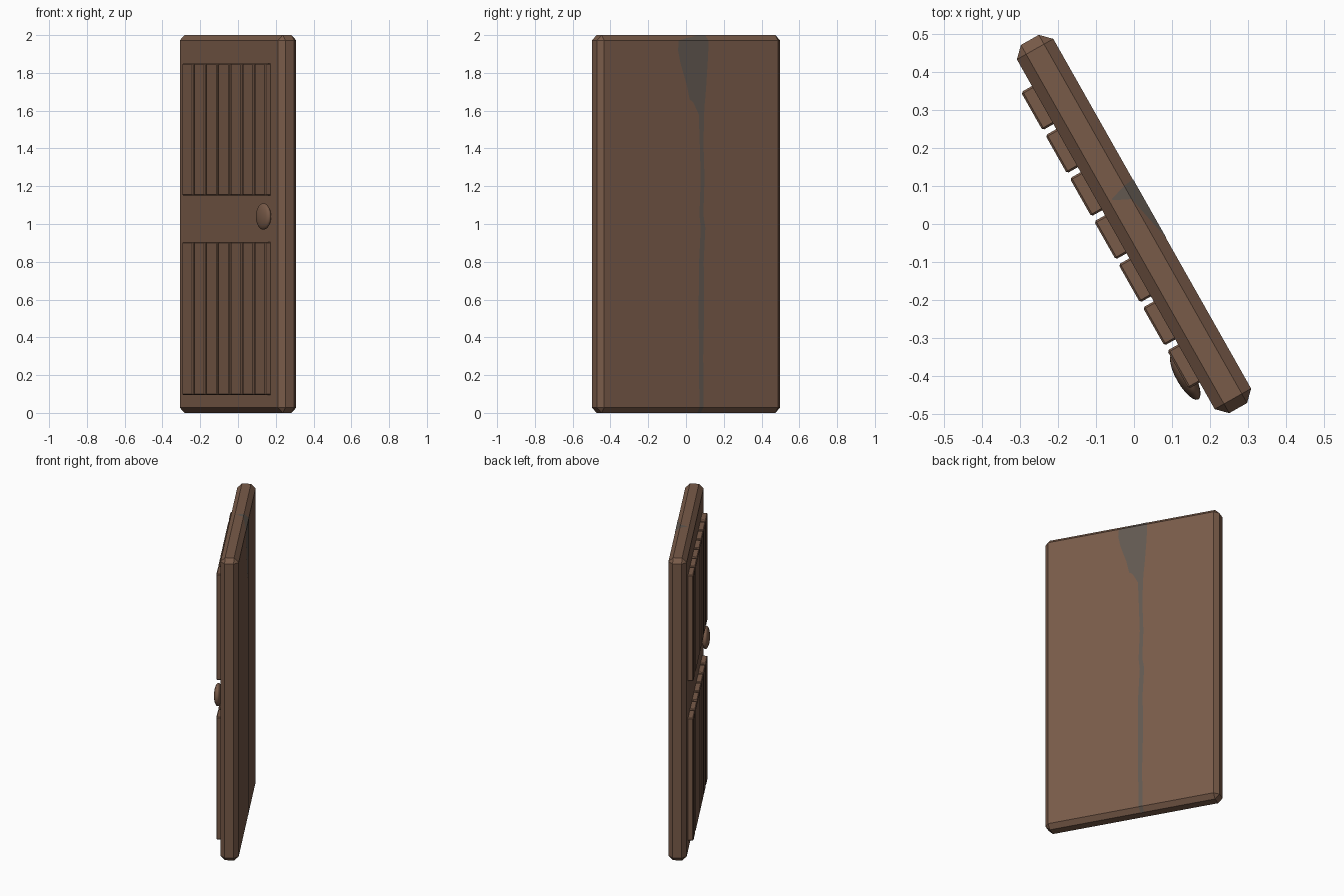
import bpy, bmesh, math
from mathutils import Matrix

if "Cube" in bpy.data.objects:
    bpy.data.objects.remove(bpy.data.objects["Cube"])

# Door stands half open: everything is built straight, then turned about z
TURN = Matrix.Rotation(math.radians(-60.5), 4, 'Z')
HALF_W, HALF_D, BEV = 0.5565, 0.055, 0.028


def material(name, rgb):
    m = bpy.data.materials.new(name)
    m.diffuse_color = (*rgb, 1)
    m.use_nodes = True
    m.node_tree.nodes["Principled BSDF"].inputs["Base Color"].default_value = m.diffuse_color
    return m


wood = material("brown_wood", (0.19, 0.104, 0.066))
grey = material("grey_crack", (0.122, 0.098, 0.081))


def add_object(name, bm, mat):
    bmesh.ops.transform(bm, matrix=TURN, verts=bm.verts)
    me = bpy.data.meshes.new(name)
    bm.to_mesh(me)
    bm.free()
    me.materials.append(mat)
    ob = bpy.data.objects.new(name, me)
    bpy.context.collection.objects.link(ob)
    return ob


def bevelled_box(name, lo, hi, bev, mat):
    bm = bmesh.new()
    size = [h - l for l, h in zip(lo, hi)]
    mid = [(h + l) / 2 for l, h in zip(lo, hi)]
    m = Matrix.Translation(mid) @ Matrix.Diagonal((*size, 1))
    bmesh.ops.create_cube(bm, size=1, matrix=m)
    bmesh.ops.bevel(bm, geom=bm.edges[:], offset=bev, segments=1,
                    profile=0.5, affect='EDGES')
    return add_object(name, bm, mat)


# Door slab
bevelled_box("door_slab", (-HALF_W, -HALF_D, 0), (HALF_W, HALF_D, 2), BEV, wood)

# Two rows of seven raised slats on the front
PITCH, WIDTH = 0.1302, 0.115
for row, (z0, z1) in {"lower": (0.095, 0.905), "upper": (1.15, 1.85)}.items():
    for i in range(7):
        c = (i - 3) * PITCH
        bevelled_box(f"{row}_slat_{i + 1}", (c - WIDTH / 2, -0.088, z0),
                     (c + WIDTH / 2, -0.05, z1), 0.005, wood)

# Flattened round knob
bm = bmesh.new()
bmesh.ops.create_uvsphere(
    bm, u_segments=24, v_segments=16, radius=1,
    matrix=Matrix.Translation((0.415, -0.08, 1.04))
    @ Matrix.Diagonal((0.07, 0.024, 0.07, 1)))
for f in bm.faces:
    f.smooth = True
add_object("door_knob", bm, wood)

# Crack running over the top edge and down the back: (depth, height, side a, side b)
E = 0.001
B = HALF_D + E
rows = [
    (-0.018, 2 + E, -0.086, -0.082), (HALF_D - BEV, 2 + E, -0.10, -0.06),
    (B, 2 - BEV, -0.104, 0.076), (B, 1.92, -0.104, 0.080),
    (B, 1.85, -0.100, 0.065), (B, 1.74, -0.092, 0.028),
    (B, 1.66, -0.085, 0.010), (B, 1.645, -0.083, -0.012),
    (B, 1.58, -0.078, -0.046), (B, 1.42, -0.075, -0.052),
    (B, 1.24, -0.081, -0.058), (B, 1.05, -0.074, -0.050),
    (B, 0.98, -0.086, -0.058), (B, 0.80, -0.076, -0.048),
    (B, 0.55, -0.079, -0.045), (B, 0.30, -0.073, -0.047),
    (B, BEV, -0.075, -0.050), (HALF_D - BEV, -E, -0.075, -0.052),
]
bm = bmesh.new()
pairs = [(bm.verts.new((a, y, z)), bm.verts.new((b, y, z))) for y, z, a, b in rows]
for (a, b), (c, d) in zip(pairs, pairs[1:]):
    bm.faces.new((a, c, d, b))
bmesh.ops.recalc_face_normals(bm, faces=bm.faces[:])
bm.normal_update()
if sum(f.normal.y for f in bm.faces) < 0:
    bmesh.ops.reverse_faces(bm, faces=bm.faces[:])
add_object("back_crack", bm, grey)
